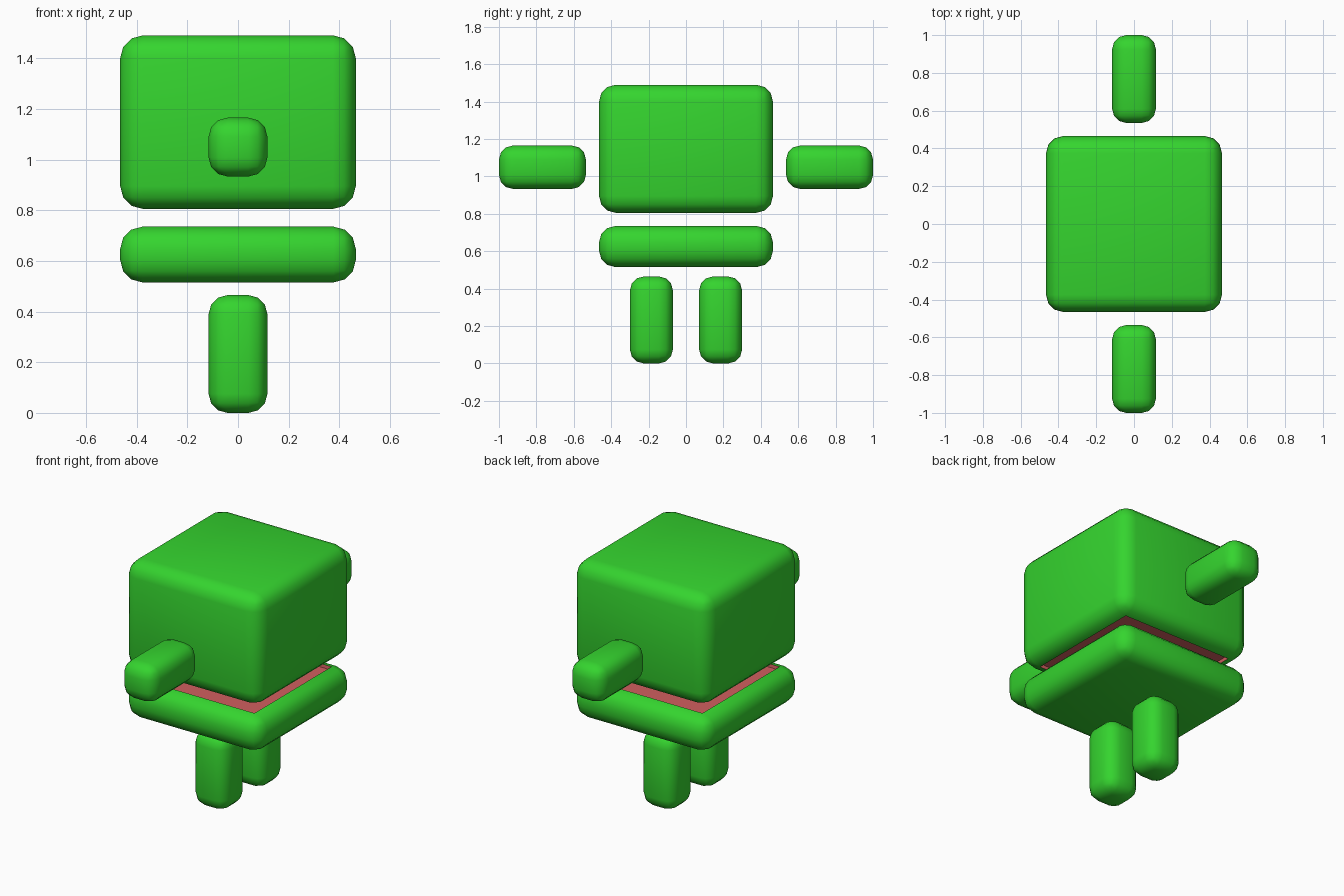
import bpy
import bmesh
from mathutils import Vector

if "Cube" in bpy.data.objects:
    bpy.data.objects.remove(bpy.data.objects["Cube"])


def make_material(name, colour):
    mat = bpy.data.materials.new(name)
    mat.diffuse_color = (*colour, 1.0)
    mat.use_nodes = True
    mat.node_tree.nodes["Principled BSDF"].inputs["Base Color"].default_value = mat.diffuse_color
    return mat


GREEN = make_material("bright_green", (0.035, 0.66, 0.028))
PINK = make_material("mouth_pink", (0.64, 0.115, 0.115))


def rounded_box(name, low, high, radius, mouth=0):
    """Soft box between two corners; mouth = 1 / -1 sinks a pink panel in the top / bottom."""
    low, high = Vector(low), Vector(high)
    centre, size = (low + high) / 2, high - low
    bm = bmesh.new()
    bmesh.ops.create_cube(bm, size=1)
    for v in bm.verts:
        v.co = Vector(a * b for a, b in zip(v.co, size))
    bmesh.ops.bevel(bm, geom=bm.edges[:], offset=radius, segments=3,
                    profile=0.5, affect='EDGES')
    bm.normal_update()
    for f in bm.faces:
        f.smooth = True
    if mouth:
        panel = max(bm.faces, key=lambda f: f.calc_center_median().z * mouth)
        walls = bmesh.ops.inset_individual(bm, faces=[panel], thickness=0.003,
                                           depth=-0.02)["faces"]
        for f in [panel, *walls]:
            f.material_index = 1
            f.smooth = False
    mesh = bpy.data.meshes.new(name)
    bm.to_mesh(mesh)
    bm.free()
    mesh.materials.append(GREEN)
    mesh.materials.append(PINK)
    obj = bpy.data.objects.new(name, mesh)
    obj.location = centre
    bpy.context.collection.objects.link(obj)
    return obj


# Head and lower jaw, with the pink mouth between them
rounded_box("head", (-0.465, -0.465, 0.805), (0.465, 0.465, 1.49), 0.09, mouth=-1)
rounded_box("jaw", (-0.465, -0.465, 0.515), (0.465, 0.465, 0.735), 0.088, mouth=1)

# Floating arms and legs, one of each on either side
for side, label in ((-1, "front"), (1, "back")):
    for part, near, far, bottom, top in (("arm", 0.535, 1.0, 0.933, 1.165),
                                         ("leg", 0.07, 0.30, 0.0, 0.465)):
        y0, y1 = sorted((side * near, side * far))
        rounded_box(f"{label}_{part}", (-0.116, y0, bottom), (0.116, y1, top), 0.075)
